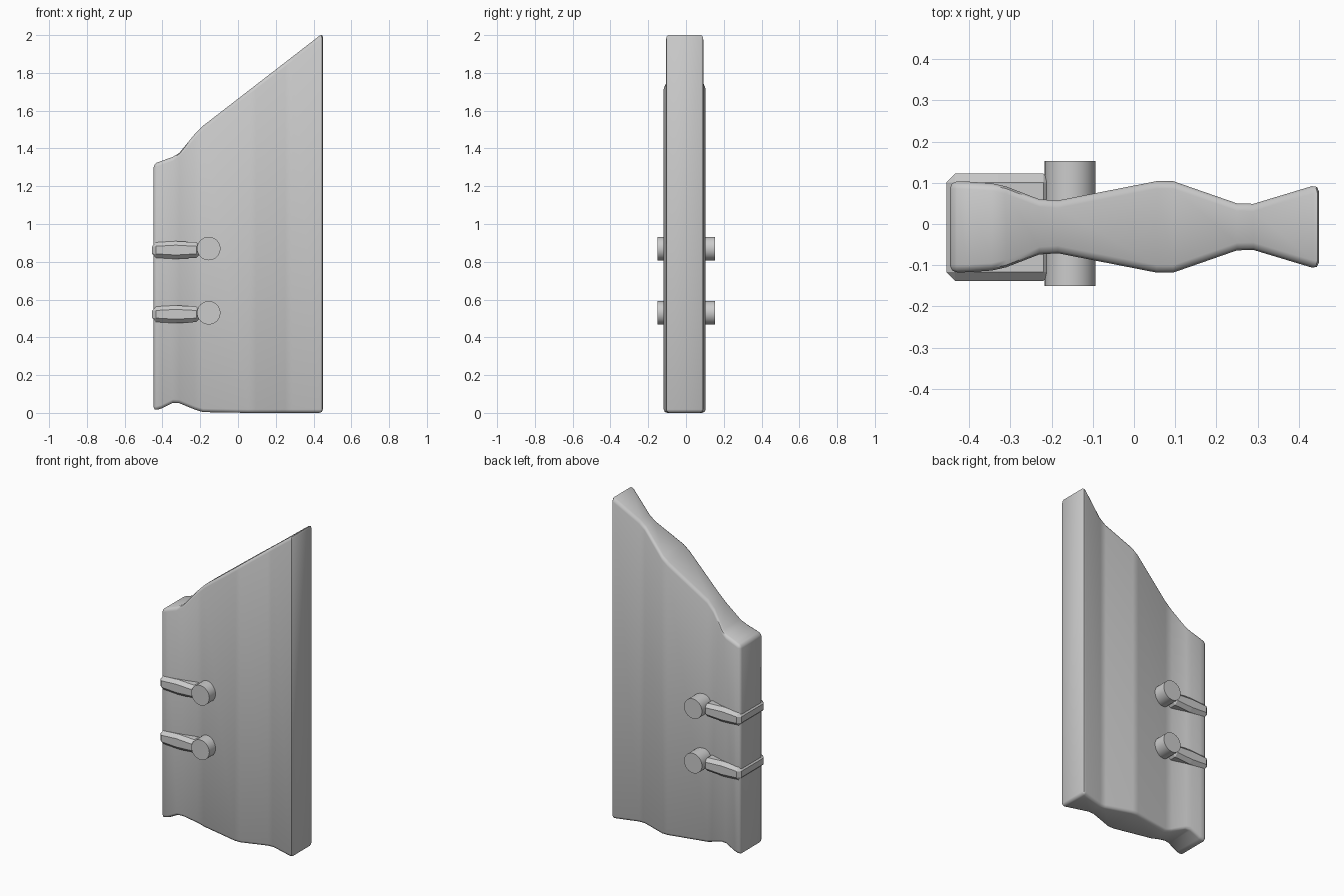
import bpy, bmesh, math

if "Cube" in bpy.data.objects:
    bpy.data.objects.remove(bpy.data.objects["Cube"])

YC = -0.007  # centre plane of the plank


def loft(name, sections, yc, bevel, segments, smooth):
    """Closed solid from cross-sections (x, half depth, top z, bottom z)."""
    bm = bmesh.new()
    rings = [[bm.verts.new((x, yc + sy * h, z))
              for sy, z in ((-1, zb), (1, zb), (1, zt), (-1, zt))]
             for x, h, zt, zb in sections]
    for a, b in zip(rings, rings[1:]):
        for i in range(4):
            j = (i + 1) % 4
            bm.faces.new((a[i], a[j], b[j], b[i]))
    bm.faces.new(rings[0])
    bm.faces.new(rings[-1])
    bmesh.ops.recalc_face_normals(bm, faces=bm.faces)
    me = bpy.data.meshes.new(name)
    bm.to_mesh(me)
    bm.free()
    ob = bpy.data.objects.new(name, me)
    bpy.context.collection.objects.link(ob)
    mod = ob.modifiers.new("edge_bevel", 'BEVEL')
    mod.width = bevel
    mod.segments = segments
    mod.limit_method = 'ANGLE'
    mod.angle_limit = math.radians(50)
    bpy.ops.object.select_all(action='DESELECT')
    ob.select_set(True)
    bpy.context.view_layer.objects.active = ob
    bpy.ops.object.modifier_apply(modifier=mod.name)
    if smooth:
        bpy.ops.object.shade_smooth_by_angle(angle=math.radians(50))
    return ob


def slope(x):
    return 1.52 + (x + 0.185) * (2.01 - 1.52) / 0.634


# Wavy plank with slanted top
plank = [(-0.447, .111, 1.318, .012), (-0.405, .110, 1.334, .023),
         (-0.345, .106, 1.355, .053), (-0.31, .098, 1.377, .051),
         (-0.23, .067, 1.475, .018), (-0.185, .064, 1.52, .004)]
for x, h in ((.055, .111), (.095, .111), (.25, .057), (.29, .056), (.449, .104)):
    plank.append((x, h, slope(x), 0.0))
loft("plank", plank, YC, 0.018, 2, True)

# Two chamfered straps, each with a round peg through the plank
for label, z in (("upper", 0.87), ("lower", 0.53)):
    c = z - 0.008
    loft(label + "_strap",
         [(-0.455, .130, c + .040, c - .040), (-0.33, .130, c + .047, c - .047),
          (-0.199, .130, c + .040, c - .040)], YC - 0.001, 0.021, 1, False)
    bpy.ops.mesh.primitive_cylinder_add(vertices=32, radius=0.062, depth=0.303,
                                        location=(-0.155, 0.001, z),
                                        rotation=(math.pi / 2, 0, 0))
    bpy.context.object.name = label + "_peg"
    bpy.ops.object.shade_smooth_by_angle(angle=math.radians(40))
